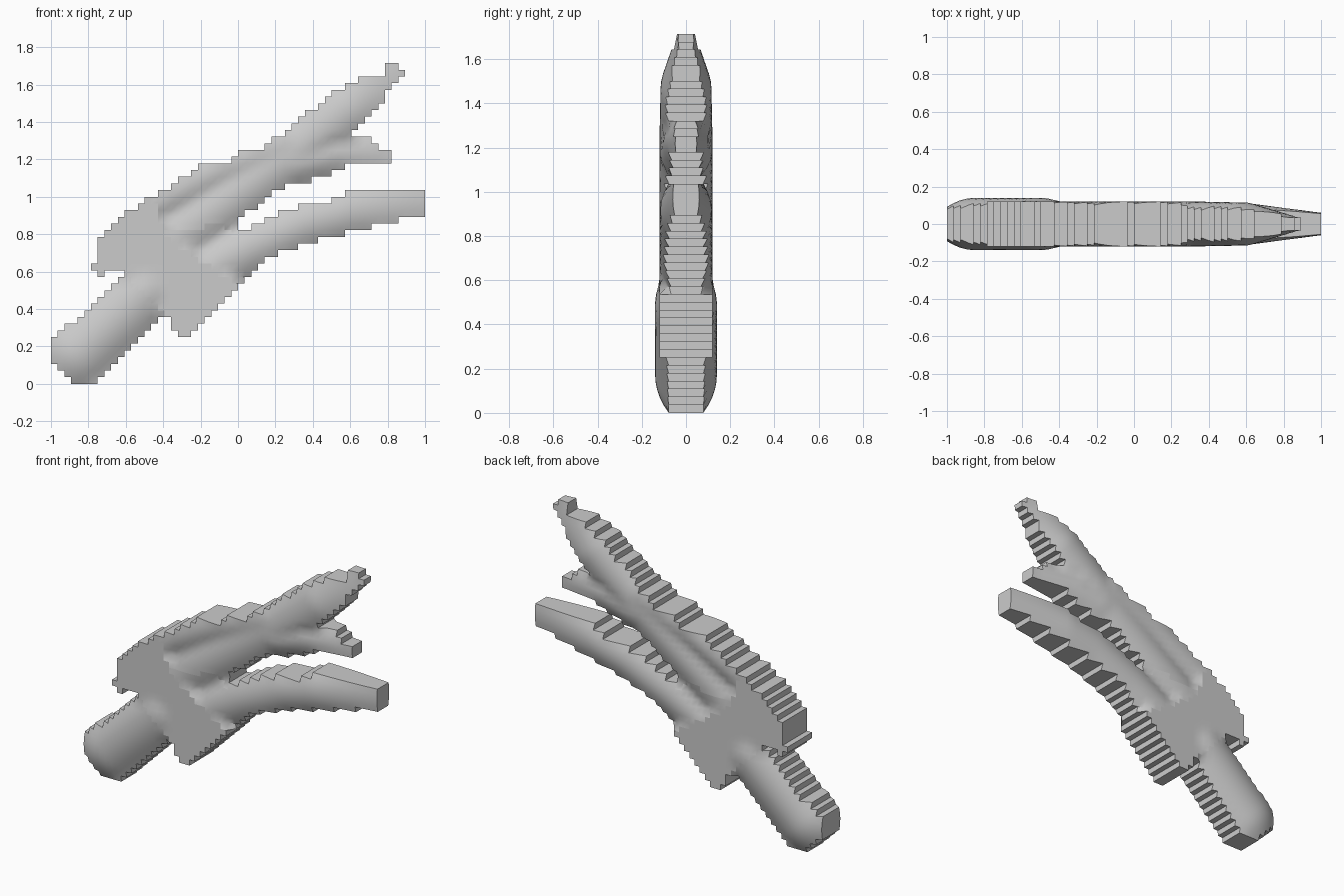
import bpy, bmesh, math
from mathutils import Vector

cube = bpy.data.objects.get("Cube")
if cube:
    bpy.data.objects.remove(cube, do_unlink=True)

CELL = 1 / 28
COLS, ROWS = 56, 48

grey = bpy.data.materials.new("plain grey")
grey.use_nodes = True
colour = (0.6, 0.6, 0.6, 1)
grey.diffuse_color = colour
grey.node_tree.nodes["Principled BSDF"].inputs["Base Color"].default_value = colour

# Side outlines (x, z) of each part; earlier parts win where they overlap
OUTLINES = {
    "guard": [(-.5, .99), (-.45, .99), (-.38, .78), (.01, .52), (-.24, .26), (-.31, .26),
              (-.38, .36), (-.61, .61), (-.71, .61), (-.71, .58), (-.75, .58), (-.75, .62),
              (-.79, .62), (-.79, .65), (-.75, .65), (-.75, .76), (-.62, .89)],
    "handle": [(-1, .22), (-1, .14), (-.86, 0), (-.78, 0), (-.42, .36), (-.3, .5), (-.5, .7),
               (-.63, .57)],
    "lower_prong": [(-.4, .8), (-.1, .45), (.02, .54), (.16, .67), (.3, .725), (.5, .79),
                    (.66, .83), (.84, .875), (1, .88), (1, 1.02), (.56, 1.02), (.55, .99),
                    (.38, .97), (.2, .91), (.05, .82), (-.02, .8), (-.1, .85)],
    "upper_prong": [(-.45, .6), (-.2, .7), (-.01, .8), (.0, .88), (.15, .99), (.27, 1.08),
                    (.4, 1.09), (.55, 1.14), (.57, 1.17), (.77, 1.17), (.82, 1.2),
                    (.82, 1.24), (.77, 1.26), (.7, 1.31), (.59, 1.33), (.7, 1.44),
                    (.78, 1.53), (.9, 1.66), (.85, 1.72), (.81, 1.71), (.78, 1.66),
                    (.64, 1.63), (.49, 1.55), (.34, 1.42), (.18, 1.3), (.12, 1.25),
                    (-.01, 1.24), (-.03, 1.2), (-.2, 1.16), (-.38, 1.05), (-.46, .97)],
}

# Raised crest lines: radius, then points (x, z, half thickness)
CRESTS = [
    (.17, [(-.85, .17, .14), (-.5, .49, .14)]),
    (.14, [(-.25, .56, .12), (.06, .73, .12), (.35, .86, .12), (.58, .92, .115), (1, .98, .06)]),
    (.15, [(-.4, .73, .12), (.3, 1.24, .12), (.6, 1.48, .115), (.85, 1.69, .035)]),
    (.13, [(-.45, .97, .12), (-.1, 1.15, .12), (.25, 1.28, .12)]),
    (.11, [(.3, 1.18, .12), (.5, 1.23, .1), (.8, 1.22, .05)]),
]


def inside(x, z, outline):
    hit = False
    for (ax, az), (bx, bz) in zip(outline, outline[1:] + outline[:1]):
        if (az > z) != (bz > z) and x < ax + (z - az) * (bx - ax) / (bz - az):
            hit = not hit
    return hit


def crest_thickness(x, z):
    """Rounded thickness around the nearest crest line."""
    best = (math.inf, 0)
    p = Vector((x, z))
    for radius, path in CRESTS:
        for a, b in zip(path, path[1:]):
            start, along = Vector(a[:2]), Vector(b[:2]) - Vector(a[:2])
            t = max(0, min(1, (p - start).dot(along) / along.length_squared))
            d = (p - start - along * t).length / radius
            best = min(best, (d, a[2] + (b[2] - a[2]) * t))
    d, peak = best
    return peak * (.56 + .44 * max(0, 1 - d * d))


# Sort the grid cells into parts
owner = {}
for i in range(COLS):
    for k in range(ROWS):
        x, z = (i + .5) * CELL - 1, (k + .5) * CELL
        part = next((n for n, o in OUTLINES.items() if inside(x, z, o)), None)
        if part:
            owner[i, k] = part


def thickness(i, k):
    around = [owner.get((i - a, k - b)) for a in (0, 1) for b in (0, 1)]
    t = crest_thickness(i * CELL - 1, k * CELL)
    return max(t, .12) if "guard" in around else t


def build_part(name):
    bm = bmesh.new()
    verts = {}

    def vert(i, k, side):
        if (i, k, side) not in verts:
            verts[i, k, side] = bm.verts.new((i * CELL - 1, side * thickness(i, k), k * CELL))
        return verts[i, k, side]

    for (i, k), part in owner.items():
        if part != name:
            continue
        ring = [(i, k), (i + 1, k), (i + 1, k + 1), (i, k + 1)]
        bm.faces.new([vert(*c, -1) for c in ring])
        bm.faces.new([vert(*c, 1) for c in reversed(ring)])
        # Rim walls only where the silhouette ends
        for n, (di, dk) in enumerate([(0, -1), (1, 0), (0, 1), (-1, 0)]):
            if (i + di, k + dk) not in owner:
                a, b = ring[n], ring[(n + 1) % 4]
                bm.faces.new([vert(*b, -1), vert(*a, -1), vert(*a, 1), vert(*b, 1)])
    mesh = bpy.data.meshes.new(name)
    bm.to_mesh(mesh)
    bm.free()
    mesh.materials.append(grey)
    obj = bpy.data.objects.new(name, mesh)
    bpy.context.collection.objects.link(obj)
    bpy.ops.object.select_all(action='DESELECT')
    obj.select_set(True)
    bpy.context.view_layer.objects.active = obj
    bpy.ops.object.shade_smooth_by_angle(angle=math.radians(42))


for part_name in OUTLINES:
    build_part(part_name)
